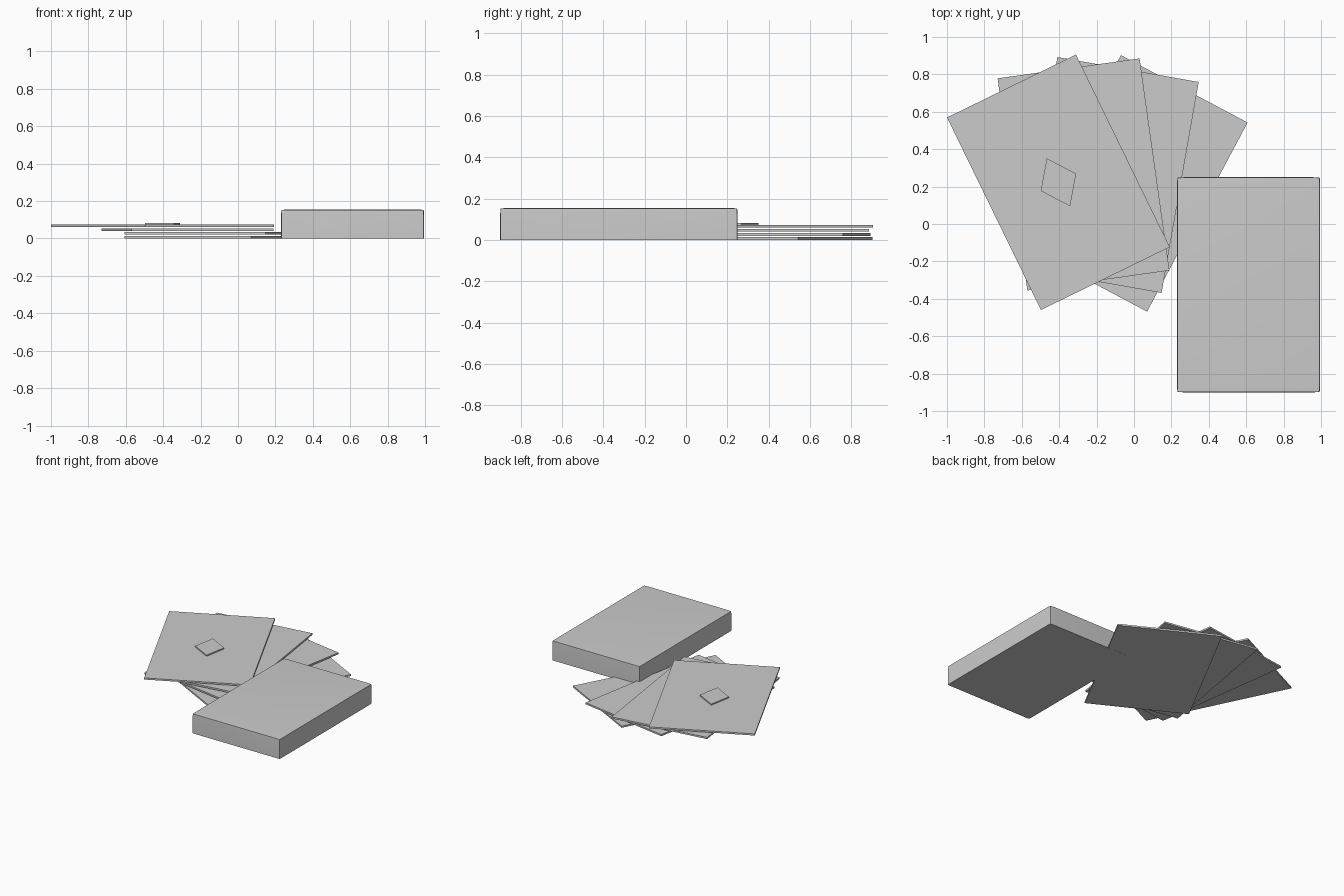
import bpy
import bmesh
from math import radians
from mathutils import Matrix

old = bpy.data.objects.get("Cube")
if old:
    bpy.data.objects.remove(old, do_unlink=True)

CARD_W, CARD_L, CARD_T = 0.767, 1.145, 0.013
GREY = (0.6, 0.6, 0.6, 1)

grey = bpy.data.materials.new("plain grey")
grey.use_nodes = True
grey.diffuse_color = GREY
grey.node_tree.nodes["Principled BSDF"].inputs["Base Color"].default_value = GREY


def add_object(name, bm, location, angle=0):
    mesh = bpy.data.meshes.new(name)
    bm.to_mesh(mesh)
    bm.free()
    mesh.materials.append(grey)
    obj = bpy.data.objects.new(name, mesh)
    obj.location = location
    obj.rotation_euler.z = radians(angle)
    bpy.context.collection.objects.link(obj)
    return obj


def box(size):
    bm = bmesh.new()
    bmesh.ops.create_cube(bm, size=1, matrix=Matrix.Diagonal((*size, 1)))
    return bm


def diamond(width, length, height):
    bm = bmesh.new()
    points = [(width / 2, 0), (0, length / 2), (-width / 2, 0), (0, -length / 2)]
    low, high = ([bm.verts.new((x, y, z)) for x, y in points]
                 for z in (-height / 2, height / 2))
    bm.faces.new(high)
    bm.faces.new(low[::-1])
    for i in range(4):
        j = (i + 1) % 4
        bm.faces.new((low[i], low[j], high[j], high[i]))
    return bm


# Deck: full-edged bevel on the top and upright edges, flat sharp base
bm = box((0.765, 1.15, 0.155))
rounded = [e for e in bm.edges if max(v.co.z for v in e.verts) > 0]
bmesh.ops.bevel(bm, geom=rounded, offset=0.035, segments=2, profile=0.88, affect='EDGES')
deck = add_object("card_deck", bm, (0.6125, -0.325, 0.0775))
bpy.context.view_layer.objects.active = deck
deck.select_set(True)
bpy.ops.object.shade_smooth_by_angle(angle=radians(60))
deck.select_set(False)

# Fanned cards, from the lowest to the highest
centres = [(0.0, 0.217), (-0.131, 0.262), (-0.27, 0.265), (-0.404, 0.223)]
for i, (x, y) in enumerate(centres):
    angle = -28 + 18 * i
    z = 0.007 + 0.02 * i
    add_object(f"fan_card_{i + 1}", box((CARD_W, CARD_L, CARD_T)), (x, y, z), angle)

# Raised diamond in the middle of the top card
add_object("diamond_pip", diamond(0.21, 0.285, 0.012), (*centres[-1], 0.077), angle)
